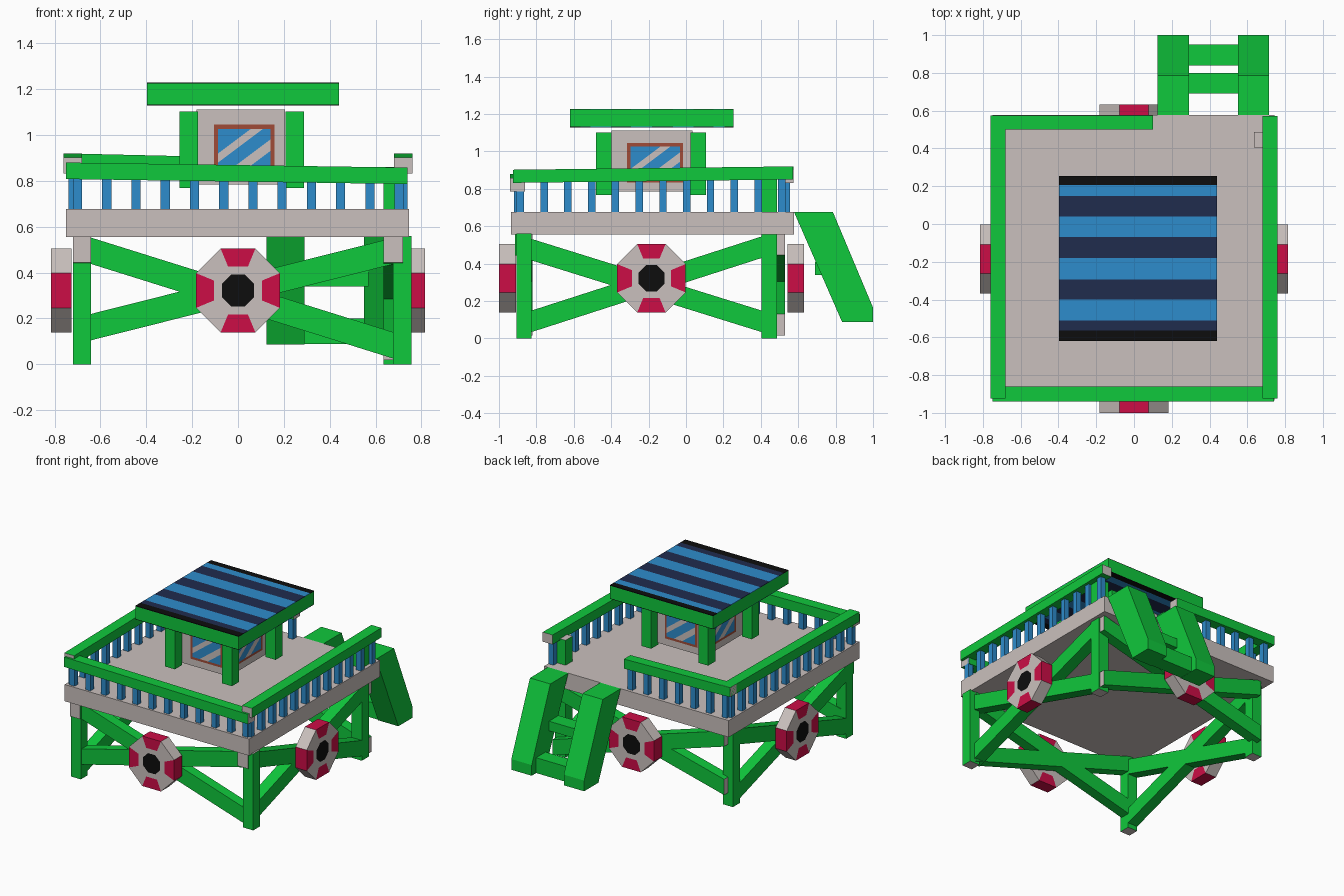
import bpy, bmesh, math
from mathutils import Vector, Matrix

if "Cube" in bpy.data.objects:
    bpy.data.objects.remove(bpy.data.objects["Cube"])

def material(name, r, g, b):
    m = bpy.data.materials.new(name)
    m.diffuse_color = (r, g, b, 1)
    m.use_nodes = True
    m.node_tree.nodes["Principled BSDF"].inputs["Base Color"].default_value = m.diffuse_color
    return m

GREEN = material("bright green", 0.005, 0.58, 0.045)
GREY = material("warm grey", 0.59, 0.53, 0.51)
BLUE = material("sky blue", 0.027, 0.262, 0.604)
NAVY = material("navy", 0.014, 0.025, 0.076)
RED = material("crimson", 0.604, 0.004, 0.061)
BLACK = material("black", 0.004, 0.004, 0.004)
BROWN = material("rust brown", 0.35, 0.07, 0.038)

def finish(name, bm, mats):
    me = bpy.data.meshes.new(name)
    bm.normal_update()
    bm.to_mesh(me)
    bm.free()
    for m in mats:
        me.materials.append(m)
    ob = bpy.data.objects.new(name, me)
    bpy.context.collection.objects.link(ob)
    return ob

def box(name, lo, hi, mat, cap_axis=None, rise=0):
    """Box with grey ends along cap_axis; rise shears z along that axis."""
    bm = bmesh.new()
    bmesh.ops.create_cube(bm, size=1)
    for f in bm.faces:
        if cap_axis is not None and abs(f.normal[cap_axis]) > 0.9:
            f.material_index = 1
    for v in bm.verts:
        t = v.co + Vector((0.5, 0.5, 0.5))
        v.co = [lo[i] + (hi[i] - lo[i]) * t[i] for i in range(3)]
        if cap_axis is not None:
            v.co.z += rise * t[cap_axis]
    return finish(name, bm, [mat, GREY])

# Deck
box("deck", (-0.75, -0.935, 0.555), (0.745, 0.577, 0.677), GREY)

# Legs (the rear right one runs up to the railing)
box("front_left_leg", (-0.72, -0.905, 0), (-0.64, -0.825, 0.56), GREEN, 2)
box("front_right_leg", (0.675, -0.905, 0), (0.757, -0.825, 0.56), GREEN, 2)
box("rear_left_leg", (-0.72, 0.405, 0), (-0.64, 0.485, 0.56), GREEN, 2)
box("rear_right_leg", (0.635, 0.405, 0), (0.72, 0.487, 0.86), GREEN, 2)

# Crossed braces on each side
H = 0.115
for side, y0, y1 in (("front", -0.895, -0.82), ("rear", 0.45, 0.53)):
    box(side + "_brace_falling", (-0.68, y0, 0.45), (0.71, y1, 0.45 + H), GREEN, 0, -0.435)
    box(side + "_brace_rising", (-0.68, y0, 0.095), (0.71, y1, 0.095 + H), GREEN, 0, 0.35)
for side, x0, x1 in (("left", -0.72, -0.64), ("right", 0.635, 0.72)):
    box(side + "_brace_falling", (x0, -0.915, 0.445), (x1, 0.45, 0.445 + H), GREEN, 1, -0.425)
    box(side + "_brace_rising", (x0, -0.87, 0.02), (x1, 0.45, 0.02 + H), GREEN, 1, 0.425)

# Railings, gently sloped
box("front_rail", (-0.75, -0.94, 0.808), (0.74, -0.86, 0.88), GREEN, 0, -0.022)
box("rear_rail", (-0.76, 0.5, 0.85), (0.1, 0.575, 0.92), GREEN, 0, -0.02)
for side, x in (("left", -0.72), ("right", 0.72)):
    box(side + "_rail", (x - 0.04, -0.925, 0.832), (x + 0.04, 0.573, 0.902), GREEN, 1, 0.018)

# Balusters
def baluster(name, x, y, top):
    box(name, (x - 0.02, y - 0.02, 0.67), (x + 0.02, y + 0.02, top), BLUE)

for i in range(12):
    x, y = -0.70 + 0.1275 * i, -0.885 + 0.127 * i
    baluster("front_baluster", x, -0.9, 0.81)
    if i < 7:
        baluster("rear_baluster", x, 0.535, 0.86)
    for s in (-0.72, 0.72):
        baluster("side_baluster", s, y, 0.85)

# Cabin, corner posts
CX0, CX1, CY0, CY1 = -0.18, 0.205, -0.397, 0.035
box("cabin", (CX0, CY0, 0.785), (CX1, CY1, 1.112), GREY)
for x in (-0.255, 0.207):
    for y in (-0.48, 0.025):
        box("roof_post", (x, y, 0.768), (x + 0.08, y + 0.083, 1.102), GREEN, 2)

# Windows: thin frame plate and glass cut by diagonal streaks
def window(name, origin, angle, w, h):
    place = Matrix.Translation(origin) @ Matrix.Rotation(angle, 4, 'Z') @ Matrix.Rotation(math.pi / 2, 4, 'X')
    for part, inset, lift in (("frame", 0, 0.003), ("glass", 0.018, 0.006)):
        bm = bmesh.new()
        bmesh.ops.create_grid(bm, x_segments=1, y_segments=1, size=0.5)
        for v in bm.verts:
            v.co = (v.co.x * (w - 2 * inset), v.co.y * (h - 2 * inset), lift)
        if part == "glass":
            cuts = (0.065, 0.025, -0.045, -0.095)
            for d in cuts:
                bmesh.ops.bisect_plane(bm, geom=bm.verts[:] + bm.edges[:] + bm.faces[:],
                                       plane_co=(0, d, 0), plane_no=(-0.75, 1, 0))
            for f in bm.faces:
                c = f.calc_center_median()
                d = c.y - 0.75 * c.x
                f.material_index = int(0.025 < d < 0.065 or -0.095 < d < -0.045)
        bm.transform(place)
        finish(name + "_" + part, bm, [BROWN] if part == "frame" else [BLUE, GREY])

WZ = 0.94
window("front_window", (0.027, CY0, WZ), 0, 0.265, 0.21)
window("rear_window", (0.013, CY1, WZ), math.pi, 0.265, 0.21)
window("right_window", (CX1, -0.165, WZ), math.pi / 2, 0.3, 0.21)
window("left_window", (CX0, -0.165, WZ), -math.pi / 2, 0.3, 0.21)

# Roof slab with striped panels above and below
RX0, RX1 = -0.397, 0.44
box("roof", (RX0, -0.62, 1.132), (RX1, 0.254, 1.224), GREEN)
edges = (-0.62, -0.563, -0.51, -0.4, -0.293, -0.181, -0.07, 0.041, 0.147, 0.206, 0.254)
colours = [BLACK] + [NAVY, BLUE] * 4 + [BLACK]
for y0, y1, m in zip(edges, edges[1:], colours):
    for z in (1.128, 1.224):
        box("roof_stripe", (RX0, y0, z), (RX1, y1, z + 0.004), m)

# Octagonal float discs, one per side
def disc(name, centre, angle):
    bm = bmesh.new()
    t = 0.045
    profile = ((0.07, -t), (0.105, -t), (0.183, -t), (0.183, t), (0.105, t), (0.07, t))
    rings = []
    for a, d in profile:
        r = a / math.cos(math.pi / 8)
        rings.append([bm.verts.new((r * math.cos((k - 0.5) * math.pi / 4), d,
                                    r * math.sin((k - 0.5) * math.pi / 4))) for k in range(8)])
    for j in range(5):
        for k in range(8):
            n = (k + 1) % 8
            f = bm.faces.new((rings[j][k], rings[j][n], rings[j + 1][n], rings[j + 1][k]))
            f.material_index = int(k % 2 == 0 and 1 <= j <= 3)
    for ring in (rings[0], rings[-1]):
        bm.faces.new(ring).material_index = 2
    bmesh.ops.recalc_face_normals(bm, faces=bm.faces[:])
    bm.transform(Matrix.Translation(centre) @ Matrix.Rotation(angle, 4, 'Z'))
    finish(name, bm, [GREY, RED, BLACK])

disc("front_float", (0, -0.955, 0.322), 0)
disc("rear_float", (0, 0.587, 0.322), 0)
disc("left_float", (-0.77, -0.185, 0.322), math.pi / 2)
disc("right_float", (0.77, -0.185, 0.322), math.pi / 2)

# Stairs: two sloped stringers with treads
SIDE = ((0.577, 0.677), (0.785, 0.677), (1.0, 0.165), (1.0, 0.087), (0.835, 0.087))
for x0, x1 in ((0.125, 0.29), (0.55, 0.715)):
    bm = bmesh.new()
    base = bm.faces.new([bm.verts.new((x0, y, z)) for y, z in SIDE])
    ext = bmesh.ops.extrude_face_region(bm, geom=[base])
    bmesh.ops.translate(bm, vec=(x1 - x0, 0, 0),
                        verts=[g for g in ext["geom"] if isinstance(g, bmesh.types.BMVert)])
    bmesh.ops.recalc_face_normals(bm, faces=bm.faces[:])
    finish("stair_stringer", bm, [GREEN])
box("upper_tread", (0.27, 0.69, 0.34), (0.57, 0.80, 0.41), GREEN)
box("lower_tread", (0.27, 0.84, 0.088), (0.57, 0.95, 0.2), GREEN)
